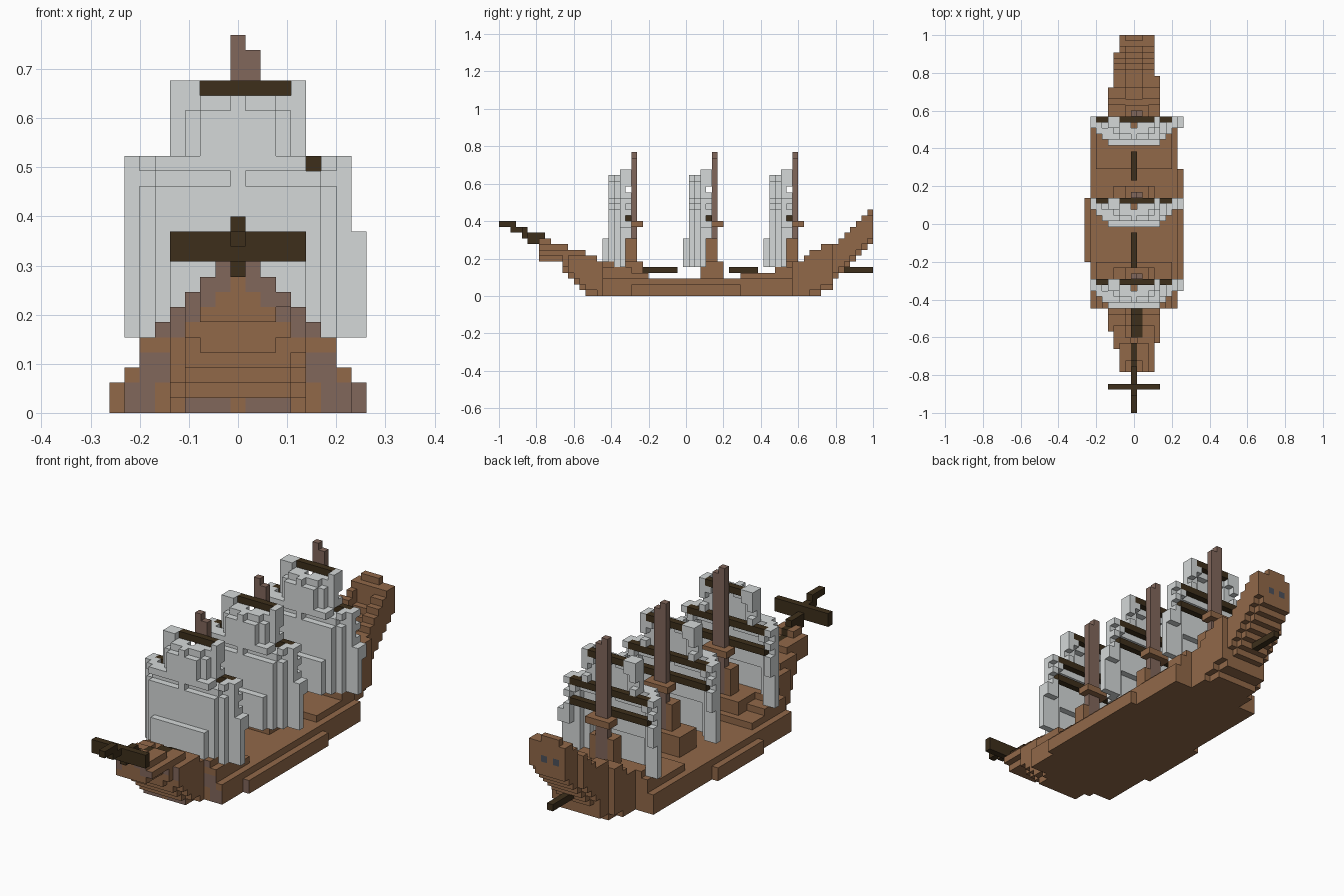
import bpy
import bmesh
from mathutils import Vector

cube = bpy.data.objects.get("Cube")
if cube:
    bpy.data.objects.remove(cube, do_unlink=True)

V = 2 / 65  # edge of one block


def make_material(name, rgb):
    mat = bpy.data.materials.new(name)
    mat.use_nodes = True
    mat.diffuse_color = (*rgb, 1)
    bsdf = next(n for n in mat.node_tree.nodes if n.type == 'BSDF_PRINCIPLED')
    bsdf.inputs["Base Color"].default_value = (*rgb, 1)
    bsdf.inputs["Roughness"].default_value = 0.9
    return mat


PLANK = make_material("plank_brown", (0.285, 0.14, 0.066))
TIMBER = make_material("mast_timber", (0.22, 0.135, 0.105))
DARK = make_material("dark_spar", (0.047, 0.028, 0.011))
CLOTH = make_material("sail_cloth", (0.66, 0.69, 0.69))
SLATE = make_material("slate_window", (0.07, 0.08, 0.10))

AXES = [Vector(a) * s for a in ((1, 0, 0), (0, 1, 0), (0, 0, 1)) for s in (1, -1)]


def build(name, cells, mats, paint=None):
    """Skin a set of blocks (i across, j along, k up) with its outer faces."""
    bm = bmesh.new()
    for cell in cells:
        mid = Vector((cell[0], cell[1] - 32, cell[2] + 0.5))
        for n in AXES:
            if tuple(int(c + a) for c, a in zip(cell, n)) in cells:
                continue
            u = Vector((n.y, n.z, n.x))
            w = n.cross(u)
            corners = [(mid + (n + u * a + w * b) / 2) * V
                       for a, b in ((-1, -1), (1, -1), (1, 1), (-1, 1))]
            face = bm.faces.new([bm.verts.new(c) for c in corners])
            if paint:
                face.material_index = paint(cell, n)
    bmesh.ops.remove_doubles(bm, verts=bm.verts, dist=V / 50)
    mesh = bpy.data.meshes.new(name)
    bm.to_mesh(mesh)
    bm.free()
    for m in mats:
        mesh.materials.append(m)
    obj = bpy.data.objects.new(name, mesh)
    bpy.context.collection.objects.link(obj)
    return obj


def box(i0, i1, j0, j1, k0, k1):
    """Blocks in a cuboid, end indices included."""
    return {(i, j, k) for i in range(i0, i1 + 1)
            for j in range(j0, j1 + 1) for k in range(k0, k1 + 1)}


# Hull: stations of (first row, half width, underside, rail height)
STATIONS = [(7, 3, 6, 10), (9, 3, 6, 9), (11, 3, 4, 9), (12, 4, 3, 8), (13, 4, 2, 8),
            (14, 4, 1, 8), (15, 4, 0, 7), (17, 4, 0, 6), (18, 7, 0, 6), (21, 7, 0, 5),
            (23, 8, 0, 4), (26, 8, 0, 3), (42, 7, 0, 4), (48, 7, 0, 5), (49, 7, 0, 6),
            (51, 4, 0, 6), (53, 4, 0, 7), (54, 4, 0, 8), (56, 4, 1, 9), (58, 3, 3, 9),
            (59, 3, 4, 10), (60, 3, 5, 11), (61, 3, 6, 12), (62, 3, 7, 13),
            (63, 3, 8, 14), (64, 3, 9, 15)]
TAPER = [8, 8, 7, 6, 6, 5, 4, 3, 2, 1]
# Row ranges where the right-hand side of the hull is one block narrower
NARROW = [(7, 11), (12, 14), (23, 26), (37, 42), (56, 58), (62, 65)]


def hull_cells():
    cells = set()
    for n, (start, half, low, high) in enumerate(STATIONS):
        end = STATIONS[n + 1][0] if n + 1 < len(STATIONS) else 65
        for j in range(start, end):
            trim = any(a <= j < b for a, b in NARROW)
            for k in range(low, high):
                cap = TAPER[k] if j < 51 else (1 if k > 13 else 8)
                # rounded bilge at both ends
                if k == low and (j < 17 or j > 53):
                    cap = min(cap, half - 1)
                for i in range(-min(half - trim, cap), min(half, cap) + 1):
                    # sunken decks inside the bow and stern rails
                    bow_well = 7 < j < 18 and abs(i) <= (j > 12) and k >= high - 1
                    stern_well = 53 < j < 63 and abs(i) < 2 and k >= high - 2
                    if not (bow_well or stern_well):
                        cells.add((i, j, k))
    return cells


def hull_paint(cell, n):
    i, j, k = cell
    if n.y < 0 and j < 26:
        rim = k >= 5 and abs(i) >= TAPER[k] - 1
        patch = k in (2, 3) and abs(i) in (5, 6)
        keel = k == 0 and abs(i) in (1, 2, 3)
        return 1 if rim or patch or keel or (k < 2 and abs(i) > 5) else 0
    if j == 64 and n.y > 0 and k == 11 and abs(i) == 1:
        return 2
    return 0


build("hull", hull_cells(), [PLANK, TIMBER, SLATE], hull_paint)

# Bowsprit with its cross spar, and the loose spars along the deck
sprit = (box(0, 0, 0, 2, 12, 12) | box(0, 0, 2, 4, 11, 11) | box(0, 0, 4, 7, 10, 10)
         | box(0, 0, 5, 6, 9, 9) | box(-4, 4, 4, 4, 10, 11))
build("bowsprit", sprit, [DARK])
build("bow_deck_spar", box(0, 0, 8, 8, 9, 9) | box(0, 0, 9, 11, 8, 8)
      | box(0, 1, 13, 14, 7, 7) | box(0, 1, 15, 16, 6, 6)
      | box(0, 1, 17, 17, 5, 5), [DARK])
for name, j0, j1 in (("fore_deck_spar", 25, 30), ("aft_deck_spar", 40, 44),
                     ("tiller", 59, 64)):
    build(name, box(0, 0, j0, j1, 4, 4), [DARK])


def sail_cells(mast, yards):
    """A billowed sail: deep in the middle, its edges drawn back to the yards."""
    cells = set()
    for k in range(5, 22):
        half = 7 if k < 17 else 4
        belly = 5 if k < 10 else 4
        flat = half - 3 if k < 10 else half - 2
        right = 8 if k < 12 else half
        for i in range(-half, right + 1):
            open_top = k == 21 and -2 <= i <= 3
            yard_gap = k == 16 and i == 5
            if open_top or yard_gap:
                continue
            depth = max(2, belly - max(0, abs(i) - flat))
            # seams between panels sit one block back, but for the middle post
            if k in (15, 20) and i != 0:
                depth = max(2, depth - 1)
            if k == 21:
                depth = 2
            back = depth - 1
            # edge strips reach the yards, with open slots between
            if abs(i) >= half:
                back = 1 if k >= 10 and k not in (13, 15, 18) else 2
            cells |= box(i, i, mast - depth, mast - back, k, k)
    return cells - yards


# Three identical masts, each with a step, lookout, yards and sails
for label, j in (("fore", 23), ("main", 37), ("mizzen", 51)):
    mast = box(0, 0, j, j, 3, 24) | box(1, 1, j, j, 3, 23)
    build(label + "_mast", mast, [TIMBER])
    step = box(-3, 3, j - 2, j + 1, 3, 5) | box(-1, 2, j - 1, j, 6, 9)
    build(label + "_mast_step", step - mast, [PLANK])
    build(label + "_lookout", box(-1, 2, j, j + 1, 12, 12) - mast, [PLANK])
    yards = set()
    for left, right, k in ((-6, 6, 13), (-6, 6, 16), (-2, 3, 21)):
        yards |= box(left, right, j - 1, j - 1, k, k)
    build(label + "_yards", yards, [DARK])
    build(label + "_sails", sail_cells(j, yards), [CLOTH])
